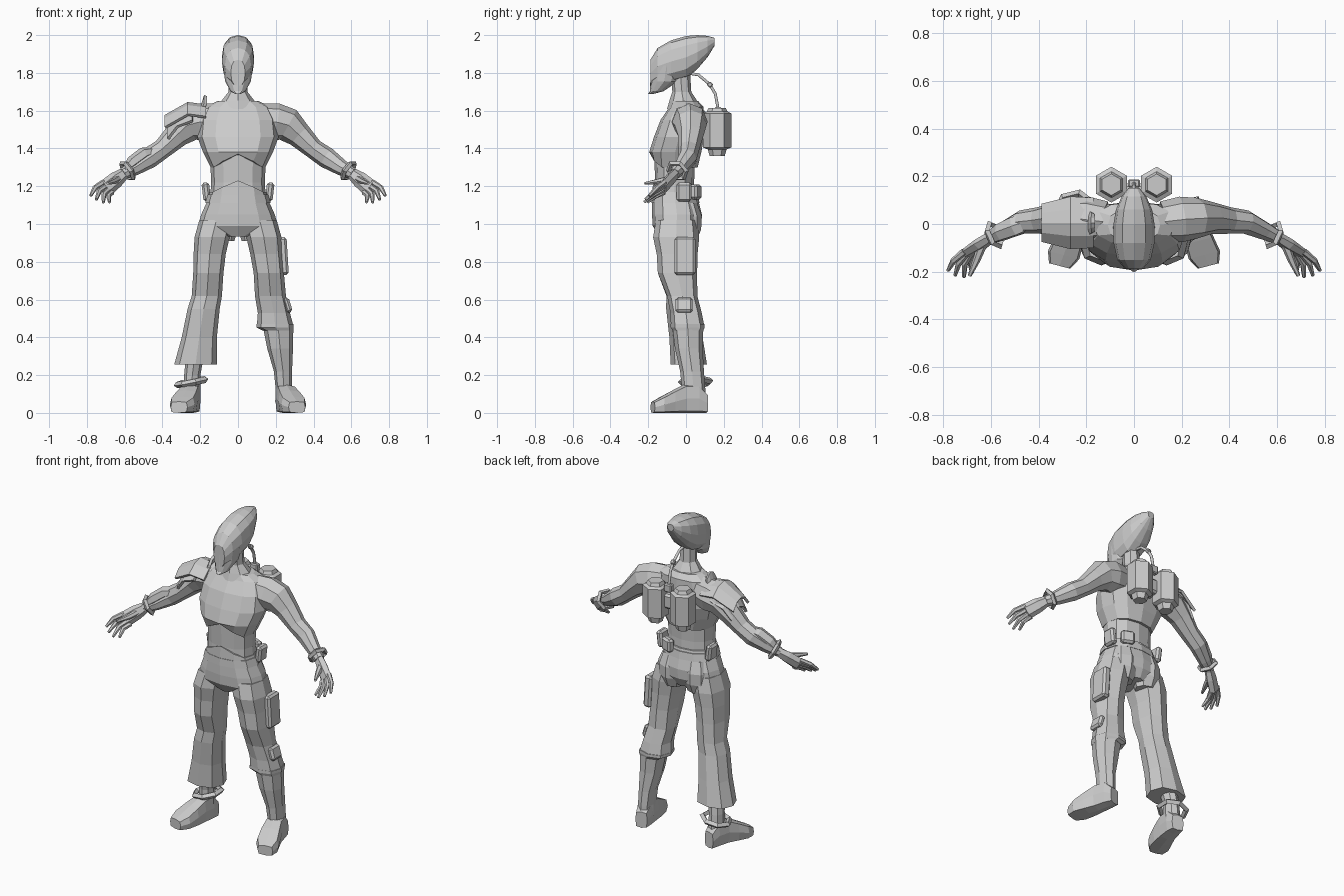
import bpy, bmesh, math
from mathutils import Vector


def mesh_object(name, bm):
    bmesh.ops.recalc_face_normals(bm, faces=bm.faces)
    me = bpy.data.meshes.new(name)
    bm.to_mesh(me)
    bm.free()
    ob = bpy.data.objects.new(name, me)
    bpy.context.collection.objects.link(ob)
    return ob


def loft(name, rings, n=8, axis=None, ref=(0, 1, 0), e=1.0, off=0.0, s=1, lift=None):
    """Skin n-sided sections (x, y, z, half width, half depth); s=-1 mirrors in x."""
    bm = bmesh.new()
    pts = [Vector((r[0], r[1], r[2])) for r in rings]
    ref = Vector(ref)
    loops = []
    for i, r in enumerate(rings):
        t = Vector(axis) if axis else pts[min(i + 1, len(pts) - 1)] - pts[max(i - 1, 0)]
        t.normalize()
        u = ref.cross(t).normalized()
        v = t.cross(u)
        loop = []
        for k in range(n):
            a = 2 * math.pi * (k + off) / n
            c, d = [math.copysign(abs(q) ** e, q) if abs(q) > 1e-6 else 0
                    for q in (math.cos(a), math.sin(a))]
            p = pts[i] + u * r[3] * c + v * r[4] * d
            # optional arch at the front centre of one ring
            if lift and i == lift[0] and p.y < pts[i].y and abs(p.x) < lift[2]:
                p.z += lift[1] * (1 - (p.x / lift[2]) ** 2)
            loop.append(bm.verts.new((p.x * s, p.y, p.z)))
        loops.append(loop)
    for a, b in zip(loops, loops[1:]):
        for k in range(n):
            bm.faces.new((a[k], a[(k + 1) % n], b[(k + 1) % n], b[k]))
    bm.faces.new(loops[0])
    bm.faces.new(loops[-1])
    return mesh_object(name, bm)


def box(name, loc, size, rot=(0, 0, 0), bevel=0.012):
    bpy.ops.mesh.primitive_cube_add(size=1, location=loc, rotation=rot)
    ob = bpy.context.object
    ob.name = name
    ob.scale = size
    bpy.ops.object.transform_apply(location=False, rotation=False, scale=True)
    m = ob.modifiers.new("bevel", 'BEVEL')
    m.width, m.segments = bevel, 1
    return ob


def band(name, loc, direction, major, minor, sides=7):
    bpy.ops.mesh.primitive_torus_add(major_radius=major, minor_radius=minor,
                                     major_segments=sides, minor_segments=4, location=loc)
    ob = bpy.context.object
    ob.name = name
    ob.rotation_euler = Vector(direction).to_track_quat('Z', 'Y').to_euler()
    return ob


def plate(name, profile, drop, thick=0.016):
    """Arched armour sheet: x/z/half-length profile swept over y, sagging at its ends."""
    bm = bmesh.new()
    rows = [[bm.verts.new((x, 0.005 + h * q, z - drop * q * q)) for q in (-1, -.5, 0, .5, 1)]
            for x, z, h in profile]
    for a, b in zip(rows, rows[1:]):
        for k in range(4):
            bm.faces.new((a[k], a[k + 1], b[k + 1], b[k]))
    ob = mesh_object(name, bm)
    m = ob.modifiers.new("solid", 'SOLIDIFY')
    m.thickness, m.offset = thick, 0
    return ob


UP = (0, 0, 1)

# Helmet swept back to a crest, with jaw and neck
loft("helmet", [(0, -.188, 1.80, .038, .07), (0, -.15, 1.835, .07, .097), (0, -.08, 1.86, .086, .112),
                (0, 0, 1.882, .086, .113), (0, .06, 1.91, .076, .09), (0, .115, 1.94, .052, .056),
                (0, .152, 1.965, .022, .02)], 12, (0, 1, 0), UP, .85)
loft("jaw", [(0, -.188, 1.688, .014, .013), (0, -.155, 1.703, .04, .036), (0, -.115, 1.755, .068, .074),
             (0, -.103, 1.84, .08, .085)], 12, UP)
loft("neck", [(0, -.01, 1.61, .12, .09), (0, -.015, 1.655, .085, .072), (0, -.022, 1.70, .05, .05),
              (0, -.03, 1.80, .048, .052)], 8, UP)

# Torso
loft("chest_armour", [(0, -.06, 1.30, .145, .122), (0, -.057, 1.38, .185, .138),
                      (0, -.037, 1.46, .215, .133), (0, -.02, 1.55, .205, .115),
                      (0, .002, 1.62, .17, .09), (0, -.005, 1.65, .11, .07)],
     12, UP, e=.85, lift=(0, .07, .11))
loft("abdomen", [(0, -.06, 1.10, .15, .108), (0, -.06, 1.22, .142, .103), (0, -.06, 1.4, .15, .11)],
     12, UP, e=.9)
loft("trouser_waist", [(0, -.045, .935, .06, .10), (0, -.048, .99, .212, .128),
                       (0, -.048, 1.05, .195, .132), (0, -.055, 1.11, .168, .124),
                       (0, -.06, 1.17, .15, .115)], 12, UP, e=.85, lift=(4, .06, .11))
loft("belt", [(0, -.055, 1.11, .174, .127), (0, -.058, 1.155, .16, .122)], 12, UP, e=.88)
for s in (1, -1):
    box("belt_pouch", (s * .168, -.01, 1.17), (.04, .08, .10), (0, s * .12, 0))
    loft("buttock", [(.085, .0, .91, .065, .055), (.085, .005, .97, .085, .075),
                     (.085, .0, 1.04, .085, .084), (.08, -.01, 1.11, .07, .07)], 8, UP, s=s)
box("back_pouch", (.09, .05, 1.17), (.08, .045, .08), (0, 0, -.4))

# Arms and hands, mirrored
for s in (1, -1):
    loft("arm", [(.12, .01, 1.55, .09, .085), (.20, .02, 1.54, .10, .095), (.265, .025, 1.525, .09, .085),
                 (.325, .025, 1.47, .068, .068), (.40, .015, 1.398, .053, .056), (.47, .008, 1.35, .056, .05),
                 (.55, -.03, 1.297, .042, .038), (.61, -.06, 1.265, .03, .028)], 8, s=s)
    loft("palm", [(.60, -.055, 1.27, .03, .024), (.645, -.085, 1.235, .043, .026),
                  (.70, -.122, 1.19, .046, .02)], 6, s=s)
    tips = [(.68, -.205, 1.115), (.713, -.222, 1.115), (.75, -.215, 1.13), (.78, -.195, 1.15)]
    for i, tip in enumerate(tips):
        k = Vector((.69, -.115, 1.195)) + Vector((.65, 0, .76)) * (-.034 + .0225 * i)
        mid = k.lerp(Vector(tip), .5) + Vector((.012, 0, .006))
        loft("finger", [(*k, .016, .015), (*mid, .014, .013), (*tip, .008, .008)], 6, s=s)
    loft("thumb", [(.635, -.085, 1.24, .02, .018), (.66, -.15, 1.225, .016, .015),
                   (.69, -.218, 1.215, .008, .008)], 6, ref=UP, s=s)
    band("wrist_band", (s * .585, -.046, 1.282), (s * .78, -.36, -.5), .052, .014, 6)

# Layered shoulder armour and forearm guard on one arm
plate("shoulder_plate_upper", [(-.17, 1.625, .10), (-.265, 1.638, .105), (-.385, 1.57, .075)], .06)
plate("shoulder_plate_lower", [(-.24, 1.605, .10), (-.32, 1.575, .09), (-.37, 1.51, .075)], .06)
plate("shoulder_fin", [(-.20, 1.59, .06), (-.172, 1.68, .04)], .04)
loft("forearm_guard", [(-.45, .01, 1.385, .025, .04), (-.50, -.01, 1.372, .035, .045),
                       (-.56, -.035, 1.325, .035, .04), (-.60, -.055, 1.285, .015, .03)], 6)

# Long flared trouser leg with bare ankle and anklet
thigh = [(.115, -.05, 1.02, .09, .11), (.137, -.052, .93, .093, .122), (.15, -.047, .84, .085, .108)]
loft("flared_trouser_leg", [(-x, y, z, a, b) for x, y, z, a, b in thigh] +
     [(-.157, -.045, .74, .08, .104), (-.165, -.022, .62, .08, .082), (-.182, -.02, .55, .085, .085),
      (-.205, 0, .40, .093, .088), (-.225, .015, .255, .113, .096)], 8, UP, e=.8)
loft("shin", [(-.222, .02, .35, .05, .055), (-.242, .04, .2, .043, .05), (-.245, .045, .08, .045, .055)],
     8, UP)
band("anklet", (-.245, .05, .163), (-.2, -.05, 1), .08, .017)

# Short trouser leg tucked into a tall boot
loft("short_trouser_leg", thigh +
     [(.163, -.045, .74, .08, .104), (.172, -.02, .62, .082, .08), (.19, 0, .53, .085, .083),
      (.196, .008, .465, .096, .088)], 8, UP, e=.8)
loft("boot_cuff", [(.212, .01, .435, .08, .08), (.197, .009, .452, .098, .09), (.197, .009, .47, .098, .09)],
     8, UP, e=.8)
loft("tall_boot", [(.213, .01, .45, .08, .082), (.223, .015, .34, .068, .073), (.238, .032, .22, .048, .063),
                   (.242, .04, .13, .043, .062), (.245, .04, .06, .048, .064)], 8, UP, e=.9)
box("thigh_pouch", (.238, -.005, .83), (.05, .11, .20), (0, -.06, 0))
box("knee_pouch", (.262, -.01, .57), (.035, .09, .08), (0, -.3, 0))

# Feet, turned slightly outward
for s in (1, -1):
    loft("foot", [(.235, .108, .05, .036, .05), (.242, .06, .075, .046, .075), (.256, -.01, .075, .052, .075),
                  (.274, -.07, .06, .062, .06), (.295, -.13, .043, .068, .043), (.312, -.176, .03, .046, .03)],
         8, (.25, -.97, 0), UP, .42, s=s)

# Twin hexagonal back tanks and hose
for s in (1, -1):
    loft("back_tank", [(s * .095, .165, z, r, r) for z, r in
                       ((1.36, .04), (1.395, .05), (1.405, .075), (1.585, .075), (1.595, .055), (1.615, .045))],
         6, UP, off=.5)
box("tank_bracket", (0, .125, 1.5), (.10, .09, .09))
box("hose_fitting", (0, .17, 1.595), (.05, .035, .05), bevel=.006)
cu = bpy.data.curves.new("hose", 'CURVE')
cu.dimensions = '3D'
cu.bevel_depth, cu.bevel_resolution = .009, 1
sp = cu.splines.new('POLY')
path = [(0, .0, 1.80), (0, .065, 1.79), (0, .125, 1.74), (0, .155, 1.69), (0, .172, 1.60)]
sp.points.add(len(path) - 1)
for p, co in zip(sp.points, path):
    p.co = (*co, 1)
bpy.context.collection.objects.link(bpy.data.objects.new("hose", cu))
box("hose_joint", (0, .127, 1.738), (.026, .026, .026), (.7, 0, 0), .005)
